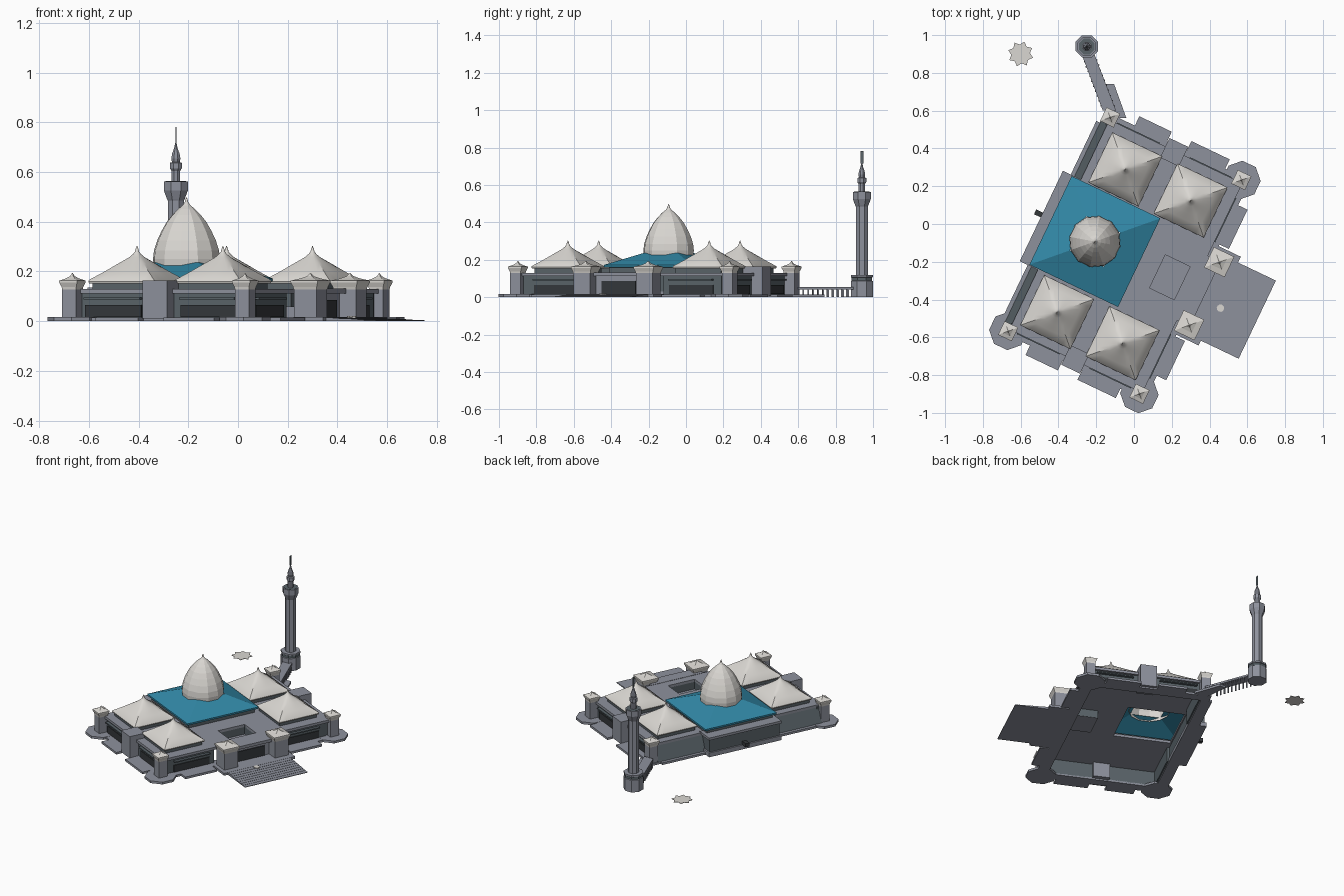
import bpy, math
from mathutils import Matrix

if "Cube" in bpy.data.objects:
    bpy.data.objects.remove(bpy.data.objects["Cube"])

# The building is turned on its site: local (u, v) axes -> world
TURN = Matrix.Rotation(math.radians(-25.5), 4, 'Z')
VC = -0.173          # symmetry line of the building in v


def mat(name, c):
    m = bpy.data.materials.new(name)
    m.diffuse_color = (*c, 1)
    m.use_nodes = True
    m.node_tree.nodes["Principled BSDF"].inputs["Base Color"].default_value = m.diffuse_color
    return m


STONE = mat("grey_stone", (.27, .285, .335))
WHITE = mat("white_roofing", (.70, .68, .645))
BLUE = mat("blue_roofing", (.032, .25, .39))
SLATE = mat("slate_wall", (.10, .125, .14))
GLASS = mat("dark_glass", (.035, .04, .044))


def loft(name, rings, m, cap=True, world=False, smooth=False):
    n = len(rings[0])
    verts = [p for r in rings for p in r]
    faces = [(i * n + j, i * n + (j + 1) % n, (i + 1) * n + (j + 1) % n, (i + 1) * n + j)
             for i in range(len(rings) - 1) for j in range(n)]
    if cap:
        faces += [tuple(reversed(range(n))), tuple(range(len(verts) - n, len(verts)))]
    me = bpy.data.meshes.new(name)
    me.from_pydata(verts, [], faces)
    if not world:
        me.transform(TURN)
    me.materials.append(m)
    ob = bpy.data.objects.new(name, me)
    bpy.context.collection.objects.link(ob)
    if smooth:
        bpy.ops.object.select_all(action='DESELECT')
        ob.select_set(True)
        bpy.context.view_layer.objects.active = ob
        bpy.ops.object.shade_smooth_by_angle(angle=math.radians(35))
    return ob


def prism(name, pts, z0, z1, m, world=False):
    return loft(name, [[(x, y, z) for x, y in pts] for z in (z0, z1)], m, True, world)


def box(name, u0, u1, v0, v1, z0, z1, m):
    return prism(name, [(u0, v0), (u1, v0), (u1, v1), (u0, v1)], z0, z1, m)


def ring(c, r, z, n, rnd=1.0):
    """Ring of n points, square (rnd=0) to round (rnd=1)."""
    out = []
    for i in range(n):
        a = 2 * math.pi * (i + .5 * (n <= 12)) / n
        k = max(abs(math.cos(a)), abs(math.sin(a)))
        q = r * (rnd + (1 - rnd) / k)
        out.append((c[0] + q * math.cos(a), c[1] + q * math.sin(a), z))
    return out


def turned(name, c, prof, n, m, rnd=1.0, cap=True, world=False):
    return loft(name, [ring(c, r, z, n, rnd) for r, z in prof], m, cap, world)


# --- plinth (a ring, open below) with stepped tabs and octagonal corners
U0, U1, HV = -.395, .455, .645
for s in (-1, 1):
    a, b = sorted((VC + s * .58, VC + s * HV))
    box("plinth_side", U0, U1, a, b, 0, .015, STONE)
    for t0, t1 in ((-.22, -.03), (.085, .31)):
        a, b = sorted((VC + s * HV, VC + s * .70))
        box("plinth_side_tab", t0, t1, a, b, 0, .015, STONE)
    a, b = sorted((VC + s * .27, VC + s * .50))
    box("plinth_front_tab", U1, .51, a, b, 0, .015, STONE)
box("plinth_back", U0 - .02, -.34, VC - .58, VC + .58, 0, .015, STONE)
box("plinth_front", .38, U1, VC - .58, VC + .58, 0, .015, STONE)
box("entrance_plinth", U1, .585, VC - .26, VC + .26, 0, .016, STONE)
for c in ((.413, .455), (-.357, -.797), (.413, -.80)):
    turned("corner_plinth", c, [(.102, 0), (.102, .016)], 8, STONE)

# --- broad entrance steps
for i in range(8):
    box("entrance_step", .585 + i * .0275, .585 + (i + 1) * .0275 + .002,
        VC - .232, VC + .226, 0, .015 - i * .0016, STONE)
turned("entrance_medallion", (.605, -.205), [(.02, .012), (.02, .02)], 10, WHITE)

# --- outer walls with window bands and cornice
for s in (-1, 1):
    w = VC + s * .60
    a, b = sorted((w, w - s * .02))
    box("side_wall", -.36, .405, a, b, .01, .118, SLATE)
    for t0, t1 in ((-.31, -.06), (.115, .36)):
        a, b = sorted((w, w + s * .006))
        box("side_window", t0, t1, a, b, .017, .065, GLASS)
        a, b = sorted((w, w + s * .02))
        box("side_ledge", t0, t1, a, b, .088, .096, SLATE)
    # middle pier on each side
    a, b = sorted((VC + s * .55, VC + s * .665))
    box("side_pier", -.027, .083, a, b, .01, .163, STONE)
    # sloping back walls
    a, b = sorted((VC + s * .25, VC + s * .60))
    loft("sloping_back_wall", [[(-.395, a, .01), (-.33, a, .01), (-.33, b, .01), (-.395, b, .01)],
                               [(-.352, a, .12), (-.33, a, .12), (-.33, b, .12), (-.352, b, .12)]], SLATE)
    a, b = sorted((VC + s * .235, VC + s * .58))
    box("front_wall", .39, .41, a, b, .01, .118, SLATE)
    a, b = sorted((VC + s * .27, VC + s * .53))
    box("front_window", .41, .416, a, b, .017, .065, GLASS)
    box("front_ledge", .41, .43, a, b, .088, .096, SLATE)

# --- flat roof slab around the prayer hall opening and the courtyard
H0, H1, C0, C1 = VC - .19, VC + .19, VC - .097, VC + .097
for u0, u1, v0, v1 in ((-.355, .425, VC - .615, H0), (-.355, .425, H1, VC + .615),
                       (.043, .22, H0, H1), (.365, .425, H0, H1),
                       (.22, .365, H0, C0), (.22, .365, C1, H1), (-.355, -.337, H0, H1)):
    box("roof_slab", u0, u1, v0, v1, .112, .13, STONE)
loft("courtyard_walls", [[(u, v, z) for u, v in ((.22, C0), (.365, C0), (.365, C1), (.22, C1))]
                         for z in (.06, .125)], SLATE, cap=False)
box("courtyard_floor", .22, .365, C0, C1, .058, .062, STONE)

# --- back bay with niche
box("back_bay", -.45, -.345, VC - .255, VC + .255, .01, .118, SLATE)
box("back_bay_roof", -.461, -.34, VC - .265, VC + .265, .118, .135, STONE)
box("back_bay_ledge", -.461, -.34, VC - .265, VC + .265, 0, .03, STONE)
box("back_niche", -.50, -.455, VC - .008, VC + .02, .03, .055, GLASS)

# --- entrance porch between two towers
box("porch_roof", .42, .50, VC - .19, VC + .19, .112, .132, STONE)
box("porch_wall", .44, .47, VC - .15, VC + .15, .01, .115, STONE)
box("porch_door", .47, .476, VC - .10, VC + .10, .016, .085, GLASS)


def tower(name, c, h, rh):
    turned(name + "_shaft", c, [(h, .01), (h, .135)], 4, STONE, 0)
    loft(name + "_roof", [ring(c, r * 1.4142, z, 4, 1) for r, z in
         ((h, .128), (h * 1.05, .138), (rh, .156), (rh, .163), (rh * .5, .172),
          (rh * .18, .181), (.001, .193))], WHITE)


for v in (.455, -.799):
    for u in (-.357, .413):
        tower("corner_tower", (u, v), .031, .040)
for s in (-1, 1):
    tower("entrance_tower", (.494, VC + s * .185), .05, .060)

# --- four tent roofs: square eaves blending to a round tip
TENT = [(.144, .152, 0), (.147, .160, 0), (.145, .166, 0), (.105, .198, .15), (.066, .232, .5),
        (.03, .258, .9), (.016, .27, 1), (.008, .28, 1), (.006, .29, 1), (.001, .302, 1)]
for u in (-.166, .217):
    for v in (VC + .414, VC - .423):
        box("tent_drum", u - .135, u + .135, v - .135, v + .135, .128, .154, SLATE)
        loft("tent_roof", [ring((u, v), r, z, 32, k) for r, z, k in TENT], WHITE, smooth=True)

# --- prayer hall: drum, blue pyramid and twelve-sided onion dome
HALL = (-.147, VC)


def square_rings(prof):
    return [ring(HALL, r * 1.4142, z, 4) for r, z in prof]


loft("hall_drum", square_rings([(.24, .125), (.24, .165)]), SLATE, cap=False)
loft("hall_roof", square_rings([(.24, .158), (.26, .160), (.26, .172), (.10, .236)]), BLUE, cap=False)
turned("hall_dome", HALL, [(.134, .215), (.137, .25), (.133, .285), (.12, .325), (.102, .363),
       (.082, .398), (.058, .428), (.034, .452), (.016, .466), (.008, .477), (.005, .488),
       (.001, .498)], 12, WHITE, cap=False)

# --- minaret
MIN = (-.25, .94)


def minaret(name, prof, m=STONE):
    turned("minaret_" + name, MIN, prof, 8, m, world=True)


minaret("base", [(.064, 0), (.064, .085), (.058, .088), (.058, .105), (.064, .107), (.064, .118)])
minaret("shaft", [(.035, .11), (.035, .485), (.038, .49), (.052, .525), (.052, .562)])
minaret("base_band", [(.060, .088), (.060, .104)], SLATE)
minaret("balcony_floor", [(.045, .56), (.045, .5635)], SLATE)
minaret("lantern", [(.019, .56), (.019, .605), (.026, .615), (.026, .637), (.016, .64)])
minaret("spire", [(.016, .636), (.02, .655), (.016, .675), (.008, .695), (.002, .72)])
x, y = MIN
prism("minaret_finial", [(x - .002, y - .008), (x + .002, y - .008), (x + .002, y + .008),
                         (x - .002, y + .008)], .715, .782, SLATE, True)

# --- raised walkway to the minaret, on posts
A, B = [(-.272, .885), (-.208, .895)], [(-.165, .60), (-.095, .60)]
prism("walkway_deck", [A[0], B[0], B[1], A[1]], .042, .055, STONE, True)
for i in range(1, 11):
    t = i / 11
    for p, q in zip(A, B):
        px, py = p[0] + (q[0] - p[0]) * t, p[1] + (q[1] - p[1]) * t
        turned("walkway_post", (px, py), [(.005, 0), (.005, .045)], 4, STONE, world=True)
prism("walkway_plinth", [(-.15, .74), (-.105, .74), (-.04, .56), (-.13, .56)], 0, .015, STONE, True)

# --- flat eight-pointed star beside the building
star = [(-.60 + r * math.cos(a), .90 + r * math.sin(a)) for r, a in
        ((.068 if i % 2 else .05, math.pi * i / 8 + .1) for i in range(16))]
prism("ground_star", star, 0, .003, WHITE, True)
